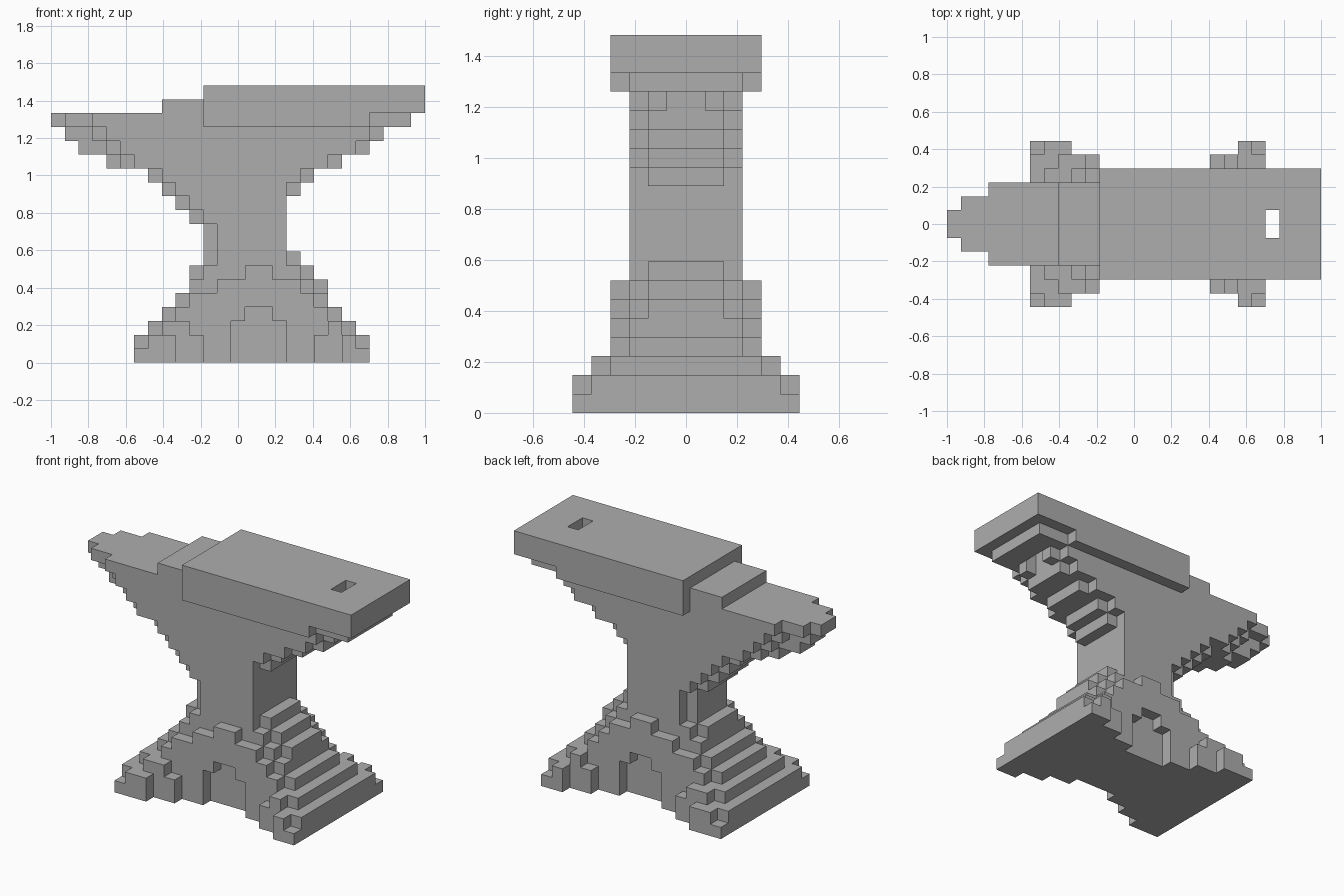
import bpy
import bmesh

old = bpy.data.objects.get("Cube")
if old:
    bpy.data.objects.remove(old)

UNIT = 2 / 27          # edge of one block
cells = {}             # block position -> part name


def fill(part, half, low, *spans):
    """Stack one-block layers upward from 'low'; each span is (start, end) along x."""
    for z, (start, end) in enumerate(spans, low):
        for x in range(start, end):
            for y in range(-half, half):
                cells.setdefault((x, y, z), part)


def carve(half_in, half_out, start, end, low, high):
    """Remove blocks on both sides between two distances from the middle."""
    for x in range(start, end):
        for z in range(low, high):
            for y in range(-half_out, half_out):
                if y >= half_in or y < -half_in:
                    cells.pop((x, y, z), None)


# Base: stepped mound with four flared feet
fill("base", 4, 0, (6, 23), (6, 23), (7, 22), (9, 20), (10, 19), (12, 18), (14, 16))
fill("base", 3, 3, (8, 21), (9, 20), (10, 19), (11, 18), (12, 17))
fill("base", 2, 5, (10, 20), (10, 19), (11, 18))
for outer, inner in (
    (((6, 9), (7, 9)), ((6, 11), (6, 11), (8, 10))),
    (((21, 23), (21, 22)), ((19, 23), (19, 23), (20, 21))),
):
    for half, layers in ((6, outer), (5, inner)):
        for z, (start, end) in enumerate(layers):
            for x in range(start, end):
                for y in range(3, half):
                    cells.setdefault((x, y, z), "base")
                    cells.setdefault((x, -y - 1, z), "base")

# Arched recess in the front and back of the base
carve(3, 4, 13, 17, 0, 3)
carve(3, 4, 14, 16, 3, 4)

# Waist: narrow column
fill("waist", 3, 8, (12, 17), (12, 17))
fill("waist", 2, 8, (11, 17), (11, 17))

# Upper body: steps widening towards horn and heel
wide = [(11, 17), (10, 17), (9, 17), (8, 18), (6, 20), (5, 22), (4, 23)]
fill("upper_body", 3, 10, *wide)
fill("upper_body", 2, 10, *[(a - 1, b + (z > 1)) for z, (a, b) in enumerate(wide)])
fill("upper_body", 3, 17, (8, 26))

# Horn: tapering tip and the raised table behind it
fill("horn", 3, 17, (3, 8))
fill("horn", 2, 17, (1, 8))
fill("horn", 1, 14, (4, 8), (2, 8), (1, 8), (0, 8))
fill("table", 3, 18, (8, 11))

# Face: wide striking block with overhanging heel
fill("striking_face", 4, 17, (11, 23), (11, 27), (11, 27))

# Square hole through the heel
carve(0, 1, 23, 24, 16, 20)

# Single iron colour
iron = bpy.data.materials.new("iron grey")
iron.use_nodes = True
iron.diffuse_color = (0.42, 0.42, 0.42, 1)
iron.node_tree.nodes["Principled BSDF"].inputs["Base Color"].default_value = iron.diffuse_color

# Offsets along and across each axis give the outer quads of a block
CORNERS = ((0, 0), (1, 0), (1, 1), (0, 1))


def build(part):
    bm = bmesh.new()
    verts = {}
    for cell, owner in cells.items():
        if owner != part:
            continue
        for axis in range(3):
            for side in (0, 1):
                neighbour = list(cell)
                neighbour[axis] += 2 * side - 1
                if tuple(neighbour) in cells:
                    continue
                quad = []
                for u, v in CORNERS if side else CORNERS[::-1]:
                    p = list(cell)
                    p[axis] += side
                    p[(axis + 1) % 3] += u
                    p[(axis + 2) % 3] += v
                    key = tuple(p)
                    if key not in verts:
                        x, y, z = key
                        verts[key] = bm.verts.new((x * UNIT - 1, y * UNIT, z * UNIT))
                    quad.append(verts[key])
                bm.faces.new(quad)
    # Merge coplanar quads into clean flat faces
    bmesh.ops.dissolve_limit(bm, angle_limit=0.01, verts=bm.verts[:], edges=bm.edges[:])
    mesh = bpy.data.meshes.new(part)
    bm.to_mesh(mesh)
    bm.free()
    mesh.materials.append(iron)
    bpy.context.collection.objects.link(bpy.data.objects.new(part, mesh))


for name in ("base", "waist", "upper_body", "horn", "table", "striking_face"):
    build(name)
